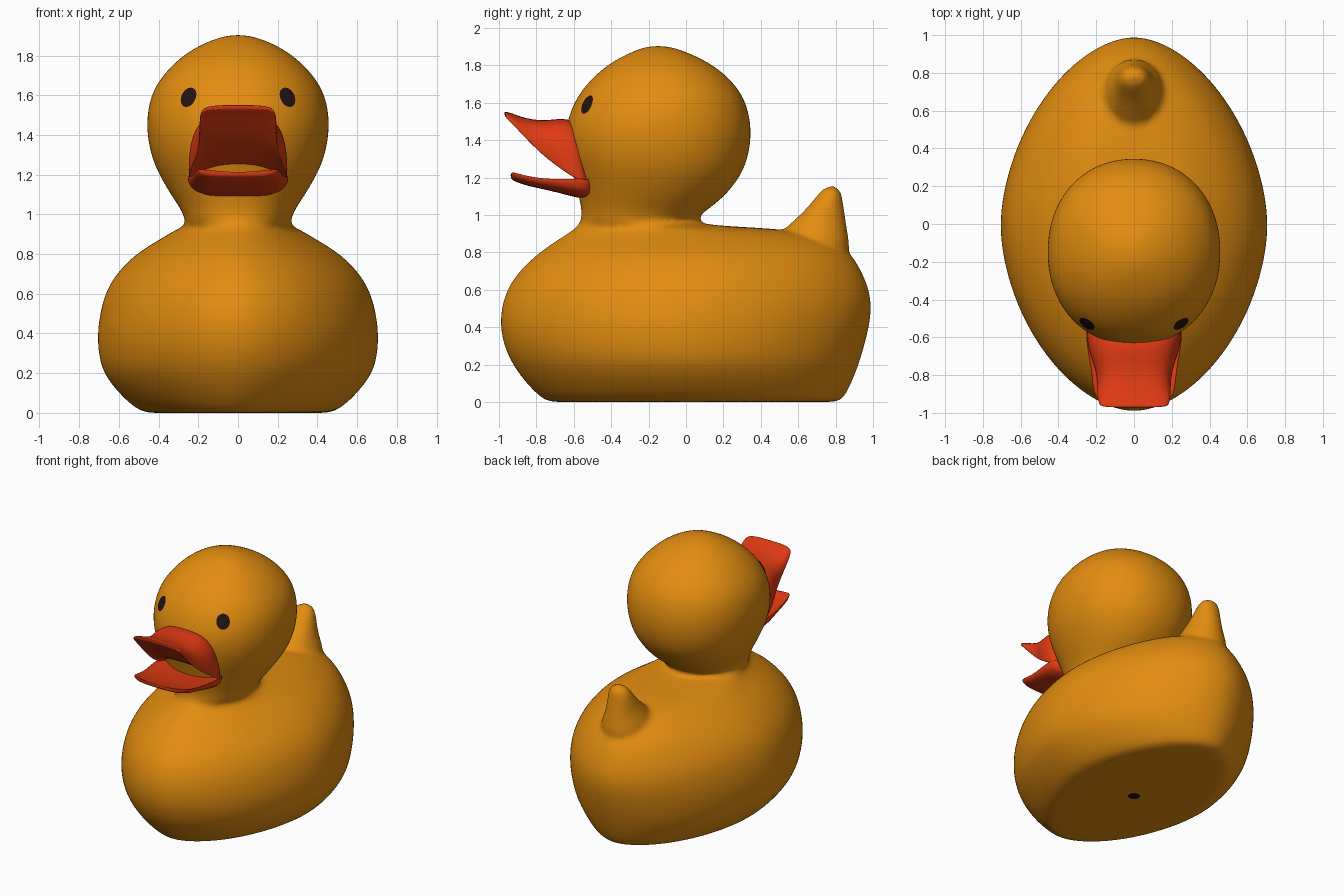
import bpy, bmesh, math
from mathutils import Vector

cube = bpy.data.objects.get("Cube")
if cube:
    bpy.data.objects.remove(cube, do_unlink=True)


def material(name, rgb):
    mat = bpy.data.materials.new(name)
    mat.use_nodes = True
    colour = (*rgb, 1)
    mat.diffuse_color = colour
    mat.node_tree.nodes["Principled BSDF"].inputs["Base Color"].default_value = colour
    return mat


ORANGE = material("warm orange", (0.76, 0.265, 0.005))
RED = material("bill red", (0.74, 0.042, 0.006))
DARK = material("dark brown", (0.018, 0.006, 0.006))


def power(value, exponent):
    return math.copysign(abs(value) ** exponent, value)


def loft(bm, rings):
    """Skin a stack of closed rings and cap both ends."""
    rows = [[bm.verts.new(p) for p in ring] for ring in rings]
    for low, high in zip(rows, rows[1:]):
        for i in range(len(low)):
            j = (i + 1) % len(low)
            bm.faces.new((low[i], low[j], high[j], high[i]))
    bm.faces.new(rows[0][::-1])
    bm.faces.new(rows[-1])


def finish(bm, name, mat):
    bmesh.ops.recalc_face_normals(bm, faces=bm.faces)
    for face in bm.faces:
        face.smooth = True
    mesh = bpy.data.meshes.new(name)
    bm.to_mesh(mesh)
    bm.free()
    mesh.materials.append(mat)
    obj = bpy.data.objects.new(name, mesh)
    bpy.context.collection.objects.link(obj)
    return obj


def subdivide(obj):
    mod = obj.modifiers.new("Smooth surface", 'SUBSURF')
    mod.levels = mod.render_levels = 2


def level_ring(z, front, back, half_width, n, sides=32):
    """Horizontal superellipse between a front and a back point."""
    mid, reach = (front + back) / 2, (back - front) / 2
    ring = []
    for i in range(sides):
        a = math.tau * i / sides
        ring.append(Vector((half_width * power(math.cos(a), 2 / n),
                            mid + reach * power(math.sin(a), 2 / n), z)))
    return ring


# Torso, head and tail profiles: height, front, back, half width
torso = [
    (0, -.68, .76, .42), (0, -.74, .82, .47), (.03, -.79, .855, .53),
    (.1, -.86, .89, .605), (.2, -.935, .93, .685), (.3, -.98, .96, .708),
    (.4, -1, .985, .713), (.5, -.995, 1, .70), (.6, -.965, .987, .675),
    (.7, -.9, .945, .62), (.8, -.79, .885, .52), (.86, -.70, .80, .42),
    (.905, -.63, .66, .345), (.93, -.595, .45, .30), (.945, -.575, .08, .27),
]
head = [
    (.98, -.56, .05, .268), (1.03, -.56, .12, .292), (1.1, -.575, .21, .34),
    (1.2, -.60, .29, .40), (1.3, -.635, .335, .443), (1.45, -.655, .357, .468),
    (1.6, -.605, .327, .445), (1.7, -.535, .265, .383), (1.8, -.43, .155, .285),
    (1.87, -.30, .01, .16), (1.905, -.2, -.1, .05),
]
tail = [
    (.75, .5, .89, .18), (.88, .49, .868, .16), (.94, .54, .86, .125),
    (1, .61, .85, .105), (1.07, .675, .84, .088), (1.125, .715, .83, .072),
    (1.155, .755, .805, .035),
]

# Body: lofted shapes fused into one soft skin
bm = bmesh.new()
loft(bm, [level_ring(*r, 1.78) for r in torso] + [level_ring(*r, 2.12) for r in head])
loft(bm, [level_ring(*r, 2) for r in tail])
body = finish(bm, "body", ORANGE)
subdivide(body)
fuse = body.modifiers.new("Fuse", 'REMESH')
fuse.mode = 'VOXEL'
fuse.voxel_size = 0.018
fuse.use_smooth_shade = True
relax = body.modifiers.new("Relax", 'SMOOTH')
relax.factor = 0.5
relax.iterations = 5


# Bill halves: half width, edge (y, z), crown (y, z)
def bill(name, sections, hollow, sides=24):
    rings = []
    for half_width, edge, crown in sections:
        edge, crown = Vector((0, *edge)), Vector((0, *crown))
        ring = []
        for i in range(sides):
            a = math.tau * (i + .5) / sides
            h = math.sin(a)
            t = h ** .6 if h > 0 else hollow * -h
            p = edge.lerp(crown, t)
            p.x = half_width * power(math.cos(a), .65)
            ring.append(p)
        rings.append(ring)
    bm = bmesh.new()
    loft(bm, rings)
    subdivide(finish(bm, name, RED))


bill("upper_bill", [
    (.24, (-.50, 1.14), (-.56, 1.50)),
    (.255, (-.57, 1.16), (-.66, 1.52)),
    (.24, (-.66, 1.225), (-.73, 1.508)),
    (.205, (-.75, 1.295), (-.81, 1.508)),
    (.195, (-.84, 1.385), (-.88, 1.525)),
    (.195, (-.92, 1.475), (-.94, 1.547)),
    (.185, (-.955, 1.51), (-.968, 1.553)),
    (.165, (-.968, 1.527), (-.973, 1.548)),
], .22)
bill("lower_bill", [
    (.235, (-.48, 1.20), (-.48, 1.09)),
    (.258, (-.57, 1.205), (-.56, 1.085)),
    (.25, (-.66, 1.20), (-.65, 1.11)),
    (.23, (-.76, 1.20), (-.75, 1.135)),
    (.22, (-.86, 1.215), (-.85, 1.155)),
    (.205, (-.92, 1.235), (-.92, 1.18)),
    (.18, (-.938, 1.228), (-.938, 1.195)),
], .4)


# Flat painted spots: eyes hug the head, plug sits under the base
def spot(name, centre, facing, width, height):
    turn = Vector(facing).to_track_quat('Z', 'Y').to_matrix().to_4x4()
    bm = bmesh.new()
    hub = bm.verts.new((0, 0, 0))
    last = None
    for k in range(1, 5):
        ring = [bm.verts.new((width * k / 4 * math.cos(math.tau * i / 20),
                              height * k / 4 * math.sin(math.tau * i / 20), 0))
                for i in range(20)]
        for i in range(20):
            j = (i + 1) % 20
            if last:
                bm.faces.new((last[i], ring[i], ring[j], last[j]))
            else:
                bm.faces.new((hub, ring[i], ring[j]))
        last = ring
    bm.transform(turn)
    bmesh.ops.translate(bm, vec=centre, verts=bm.verts)
    return finish(bm, name, DARK)


for side, label in ((1, "left"), (-1, "right")):
    eye = spot(label + "_eye", (side * .257, -.54, 1.597),
               (side * .255, -.4, .14), .047, .056)
    wrap = eye.modifiers.new("Hug head", 'SHRINKWRAP')
    wrap.target = body
    wrap.wrap_mode = 'ABOVE_SURFACE'
    wrap.offset = 0.005

spot("base_plug", (0, 0, -.003), (0, 0, -1), .04, .04)
